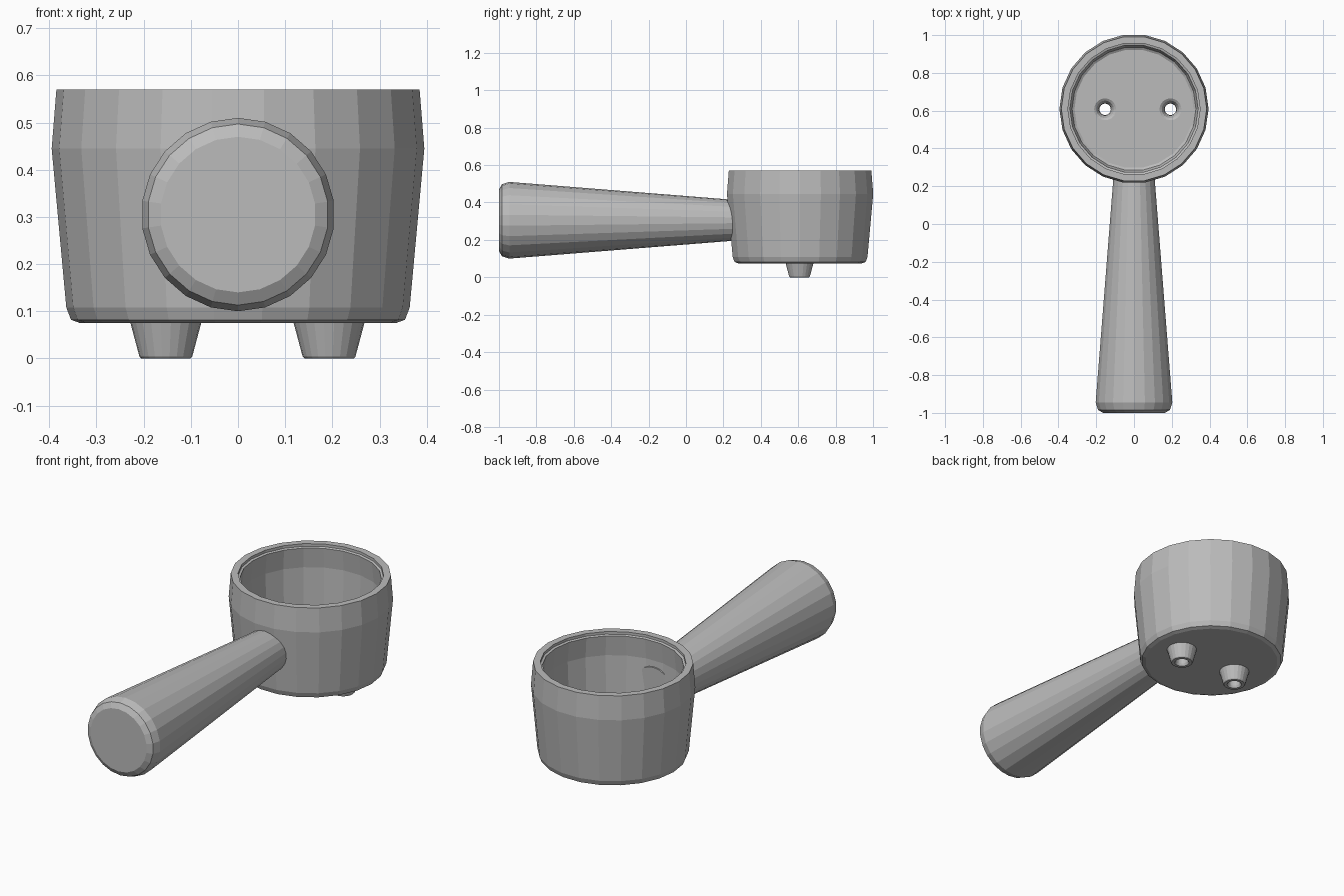
import bpy
import bmesh
from math import cos, sin, pi
from mathutils import Matrix

SIDES = 22
CUP_Y = 0.61

cube = bpy.data.objects.get("Cube")
if cube:
    bpy.data.objects.remove(cube)

grey = bpy.data.materials.new("metal grey")
grey.use_nodes = True
colour = (0.5, 0.5, 0.5, 1)
grey.diffuse_color = colour
grey.node_tree.nodes["Principled BSDF"].inputs["Base Color"].default_value = colour


def lathe(name, profile, matrix, loop=False):
    """Turn (radius, height) points around z; cap the ends unless it is a loop."""
    bm = bmesh.new()
    rings = [[bm.verts.new((r * cos(2 * pi * i / SIDES), r * sin(2 * pi * i / SIDES), z))
              for i in range(SIDES)] for r, z in profile]
    pairs = list(zip(rings, rings[1:]))
    if loop:
        pairs.append((rings[-1], rings[0]))
    else:
        bm.faces.new(rings[0])
        bm.faces.new(rings[-1])
    for a, b in pairs:
        for i in range(SIDES):
            j = (i + 1) % SIDES
            bm.faces.new((a[i], a[j], b[j], b[i]))
    bmesh.ops.recalc_face_normals(bm, faces=bm.faces)
    bm.transform(matrix)
    mesh = bpy.data.meshes.new(name)
    bm.to_mesh(mesh)
    bm.free()
    mesh.materials.append(grey)
    obj = bpy.data.objects.new(name, mesh)
    bpy.context.collection.objects.link(obj)
    return obj


# Basket: outer wall, stepped rim, inner wall and floor
basket = lathe("basket", [
    (0.335, 0.075), (0.354, 0.082), (0.364, 0.108), (0.395, 0.445), (0.385, 0.57),
    (0.35, 0.57), (0.35, 0.556), (0.339, 0.552), (0.35, 0.445),
    (0.336, 0.15), (0.328, 0.13), (0.315, 0.122)],
    Matrix.Translation((0, CUP_Y, 0)))

# Spouts: hollow tapered tubes with a funnel opening in the floor
for side, x in (("right", -0.153), ("left", 0.193)):
    place = Matrix.Translation((x, 0.607, 0))
    lathe(side + "_spout", [
        (0.058, 0.122), (0.046, 0.114), (0.034, 0.09), (0.03, 0.06), (0.03, 0.012),
        (0.036, 0), (0.052, 0), (0.056, 0.004), (0.075, 0.075), (0.075, 0.1)],
        place, loop=True)
    cutter = lathe(side + "_hole_cutter", [(0.058, 0.03), (0.058, 0.2)], place)
    cutter.hide_render = True
    cutter.hide_viewport = True
    cut = basket.modifiers.new(side + " hole", 'BOOLEAN')
    cut.operation = 'DIFFERENCE'
    cut.solver = 'EXACT'
    cut.object = cutter

# Handle: tapered bar with a rounded end, running back through the basket wall
lathe("handle", [
    (0.165, -1), (0.192, -0.984), (0.205, -0.945), (0.108, 0.272)],
    Matrix.Translation((0, 0, 0.305)) @ Matrix.Rotation(-pi / 2, 4, 'X')
    @ Matrix.Rotation(pi / 2, 4, 'Z'))
